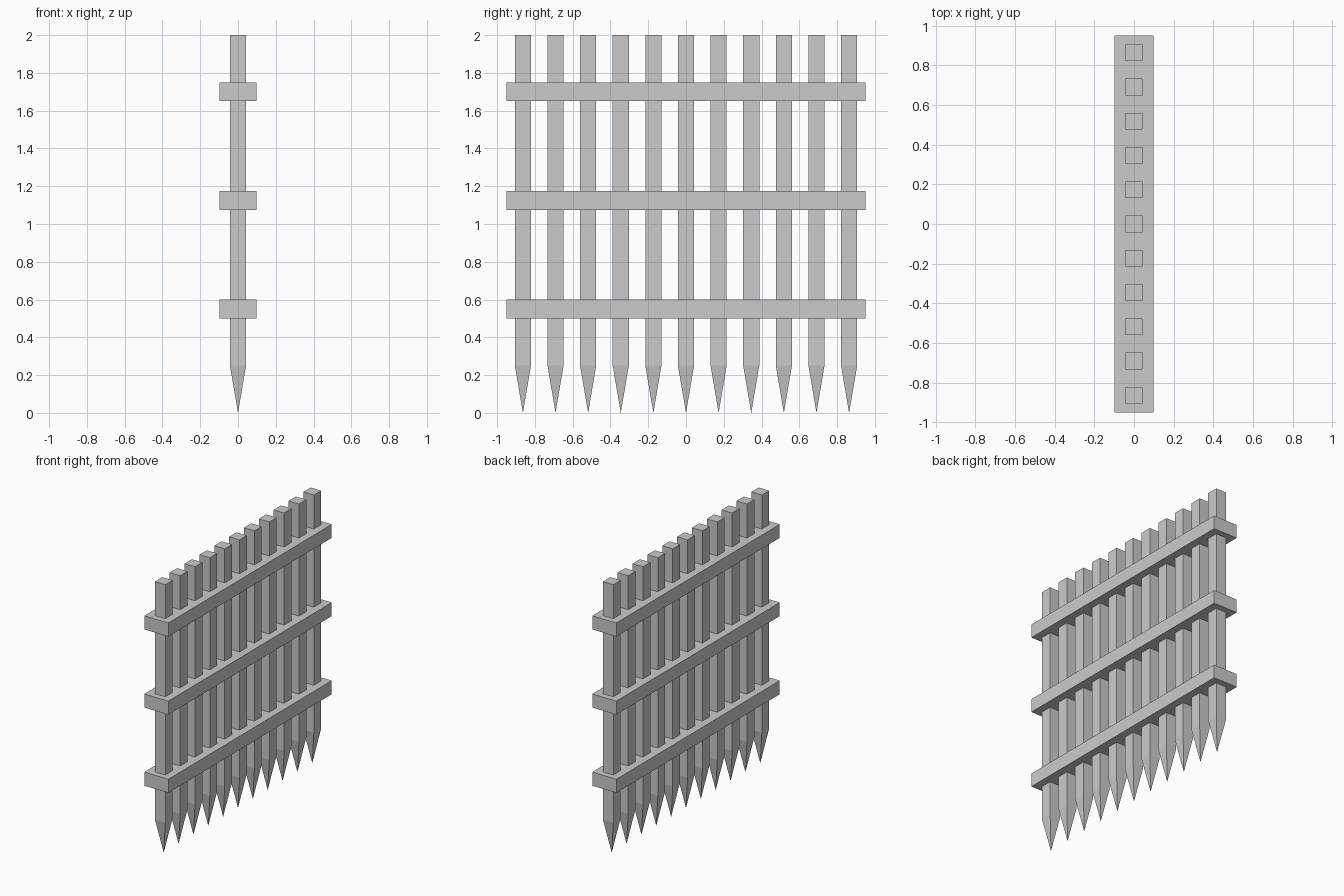
import bpy, bmesh

if "Cube" in bpy.data.objects:
    bpy.data.objects.remove(bpy.data.objects["Cube"])

HALF = 0.0425      # half width of a stake
SHOULDER = 0.25    # height where the point begins


def make_object(name, bm):
    bmesh.ops.recalc_face_normals(bm, faces=bm.faces)
    mesh = bpy.data.meshes.new(name)
    bm.to_mesh(mesh)
    bm.free()
    obj = bpy.data.objects.new(name, mesh)
    bpy.context.collection.objects.link(obj)
    return obj


def box(name, size, centre):
    bm = bmesh.new()
    bmesh.ops.create_cube(bm, size=1)
    bmesh.ops.scale(bm, vec=size, verts=bm.verts)
    bmesh.ops.translate(bm, vec=centre, verts=bm.verts)
    return make_object(name, bm)


def stake(name, y):
    # square bar with a four-sided point at the bottom
    bm = bmesh.new()
    corners = [(-HALF, -HALF), (HALF, -HALF), (HALF, HALF), (-HALF, HALF)]
    low = [bm.verts.new((cx, y + cy, SHOULDER)) for cx, cy in corners]
    top = [bm.verts.new((cx, y + cy, 2)) for cx, cy in corners]
    tip = bm.verts.new((0, y, 0))
    bm.faces.new(top)
    for i in range(4):
        j = (i + 1) % 4
        bm.faces.new((low[i], low[j], top[j], top[i]))
        bm.faces.new((low[j], low[i], tip))
    return make_object(name, bm)


# vertical pointed stakes
for i in range(11):
    stake(f"stake_{i + 1}", (i - 5) * 0.1727)

# horizontal rails
for name, z in (("lower_rail", 0.55), ("middle_rail", 1.125), ("upper_rail", 1.70)):
    box(name, (0.196, 1.90, 0.10), (0, 0, z))
